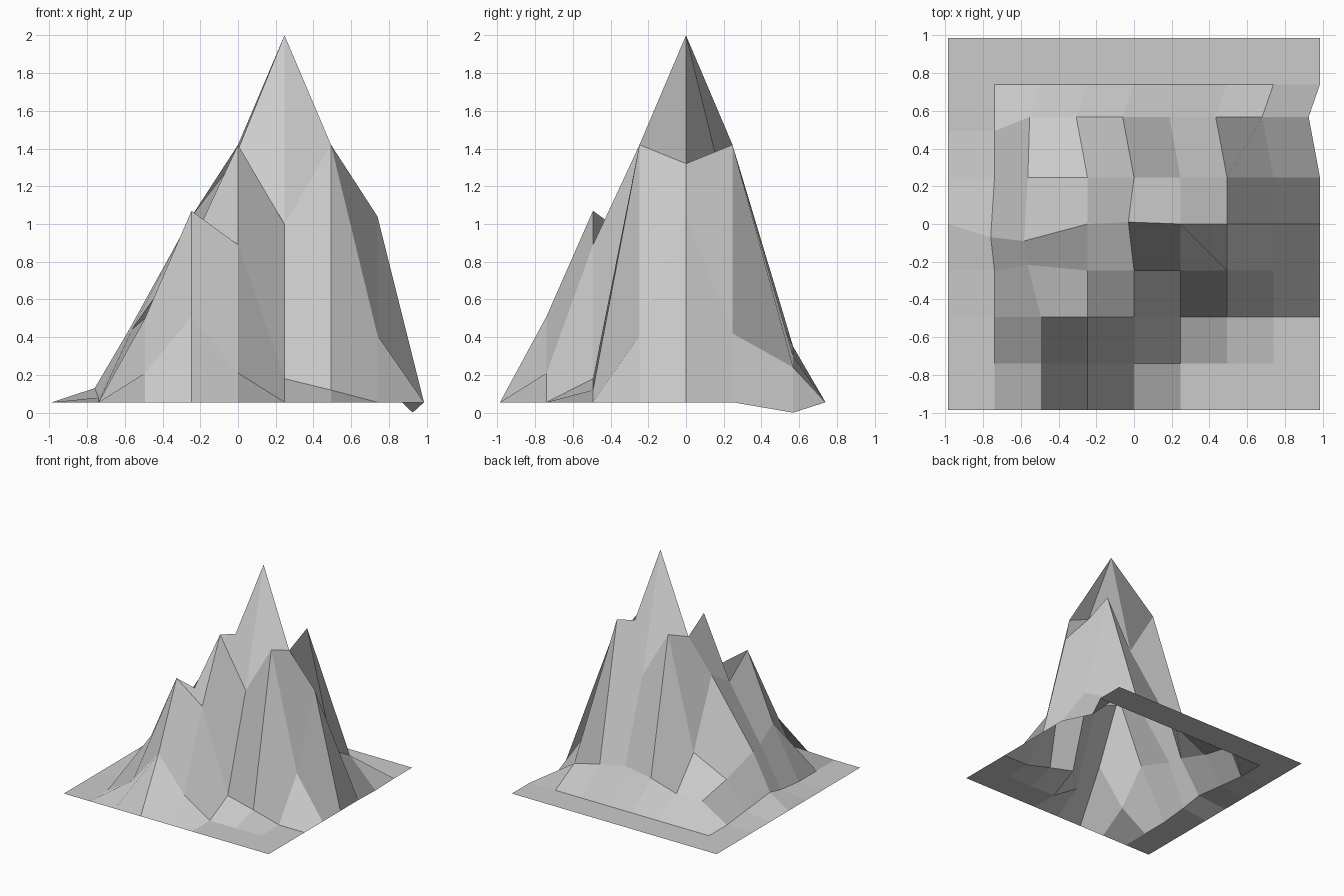
import bpy
import bmesh

cube = bpy.data.objects.get("Cube")
if cube:
    bpy.data.objects.remove(cube, do_unlink=True)

# Rock colour
rock = bpy.data.materials.new("grey rock")
rock.use_nodes = True
grey = (0.6, 0.6, 0.6, 1)
rock.diffuse_color = grey
rock.node_tree.nodes["Principled BSDF"].inputs["Base Color"].default_value = grey

CELLS = 8
HALF = CELLS // 2
STEP = 0.2465
GROUND = 0.055

# Heights of the raised inner points in hundredths, front row first, right to left
ridges = [
    (0, 21, 51, 21, 0, 0, 0),
    (0, 50, 107, 89, 18, 12, 0),
    (8, 44, 89, 142, 100, 142, 41),
    (13, 43, 104, 132, 200, 132, 104),
    (8, 31, 46, 142, 100, 142, 42),
    (0, 24, 24, 31, 35, 30, 24),
]

# Sideways nudges that break up the regular grid, keyed by column and row
nudges = {
    (-3, 0): (-0.02, -0.07),
    (-2, 0): (-0.09, -0.09),
    (-2, -1): (-0.07, 0.03),
    (-2, 1): (-0.07, 0),
    (0, 0): (-0.03, 0.01),
}
for column in range(-2, HALF + 1):
    nudges[column, 2] = (-0.06, 0.075)


def height(column, row):
    """Height of one grid point; the border lies flat apart from one sunken point."""
    if (column, row) == (HALF, 2):
        return 0
    if abs(column) < HALF and -HALF < row < HALF - 1:
        return max(GROUND, ridges[row + 3][column + 3] / 100)
    return GROUND


# Mountain: one faceted sheet, open underneath
bm = bmesh.new()
points = {}
span = range(-HALF, HALF + 1)
for column in span:
    for row in span:
        dx, dy = nudges.get((column, row), (0, 0))
        points[column, row] = bm.verts.new(
            (column * STEP + dx, row * STEP + dy, height(column, row)))

for column in span[:-1]:
    for row in span[:-1]:
        corners = [(column, row), (column + 1, row),
                   (column + 1, row + 1), (column, row + 1)]
        bm.faces.new([points[corner] for corner in corners])

mesh = bpy.data.meshes.new("mountain")
bm.to_mesh(mesh)
bm.free()
mesh.materials.append(rock)
mountain = bpy.data.objects.new("mountain", mesh)
bpy.context.collection.objects.link(mountain)
